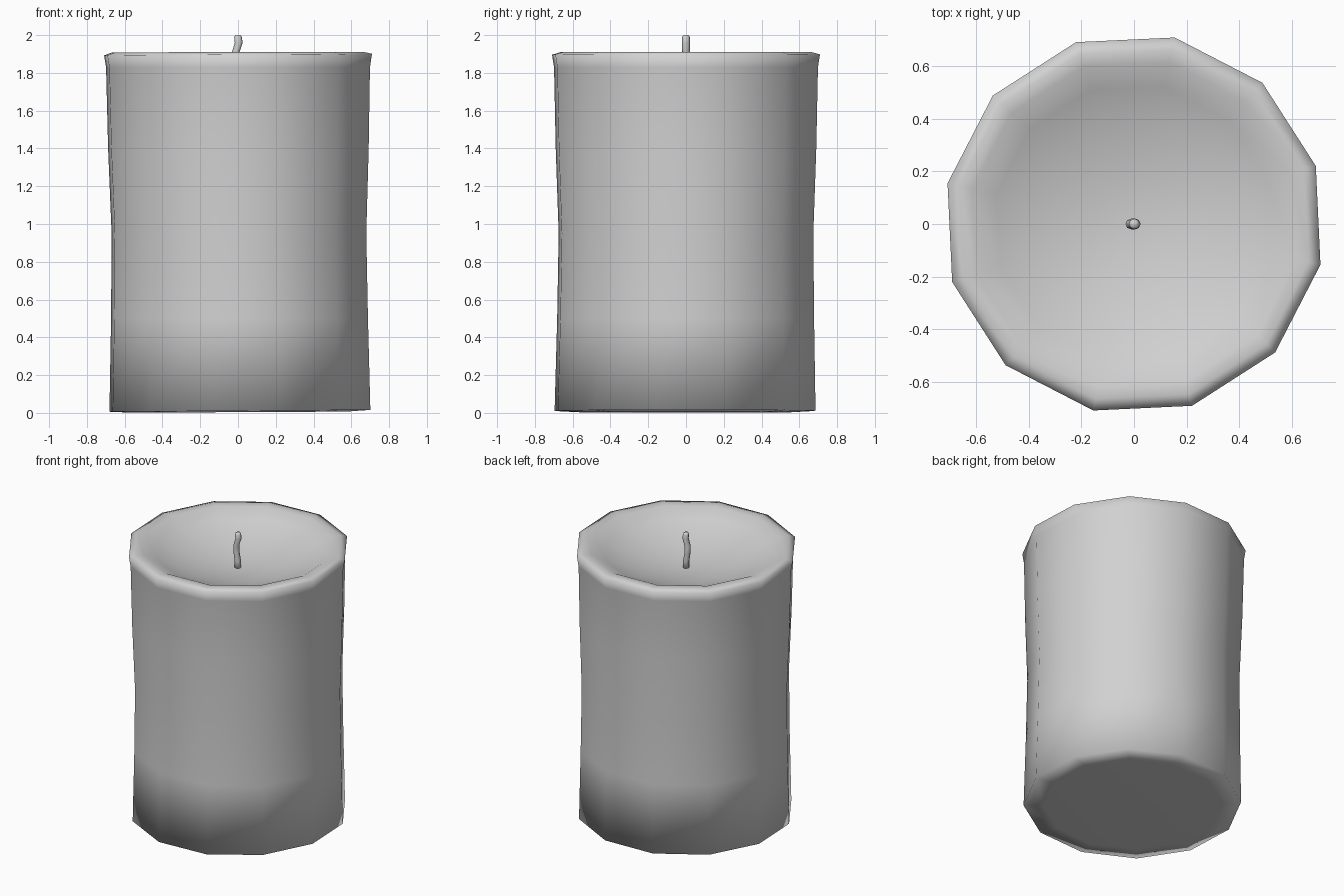
import bpy, bmesh, math

cube = bpy.data.objects.get("Cube")
if cube:
    bpy.data.objects.remove(cube, do_unlink=True)


def make_material(name, value):
    mat = bpy.data.materials.new(name)
    mat.use_nodes = True
    colour = (value, value, value, 1)
    mat.diffuse_color = colour
    mat.node_tree.nodes["Principled BSDF"].inputs["Base Color"].default_value = colour
    return mat


def loft(name, rings, sides, turn, mat):
    """Skin rings of (radius, z, centre x, centre y, tilt) and cap both ends."""
    bm = bmesh.new()
    loops = []
    for radius, z, cx, cy, tilt in rings:
        loop = []
        for i in range(sides):
            a = turn + math.tau * i / sides
            x, y = radius * math.cos(a), radius * math.sin(a)
            loop.append(bm.verts.new((cx + x, cy + y, z + tilt * x)))
        loops.append(loop)
    for low, high in zip(loops, loops[1:]):
        for i in range(sides):
            j = (i + 1) % sides
            bm.faces.new((low[i], low[j], high[j], high[i]))
    bm.faces.new(loops[0][::-1])
    bm.faces.new(loops[-1])
    for face in bm.faces:
        face.smooth = True
    mesh = bpy.data.meshes.new(name)
    bm.to_mesh(mesh)
    bm.free()
    mesh.materials.append(mat)
    obj = bpy.data.objects.new(name, mesh)
    bpy.context.collection.objects.link(obj)
    return obj


grey = make_material("plain grey", 0.64)

# Wax body: base, pinched waist, flared rim
body = [
    (0.58, 0.004, 0.005, 0, 0.005),
    (0.707, 0.011, 0.01, -0.005, 0.007),
    (0.696, 0.5, 0.008, -0.002, 0),
    (0.69, 0.95, 0.005, 0, 0),
    (0.706, 1.4, 0.002, 0, 0),
    (0.715, 1.83, 0, 0, 0),
    (0.726, 1.897, 0, 0, 0.006),
    (0.68, 1.91, 0, 0, 0.002),
    (0.63, 1.905, 0, 0, 0.002),
]
# Melted bowl: a shallow dish sunk into the top
for step in (0.85, 0.65, 0.45, 0.25, 0.1):
    body.append((0.63 * step, 1.75 + 0.15 * step ** 2, 0, 0, 0))
loft("candle_body", body, 12, math.radians(17.7), grey)

# Crooked wick
wick = [
    (0.021, 1.73, 0.0, 0, 0),
    (0.021, 1.80, -0.002, 0, 0),
    (0.02, 1.86, -0.012, 0, 0),
    (0.02, 1.91, -0.012, 0, 0),
    (0.021, 1.96, 0.004, 0, 0),
    (0.02, 1.99, 0.0, 0, 0),
    (0.014, 2.0, 0.0, 0, 0),
]
loft("wick", wick, 8, 0, grey)
